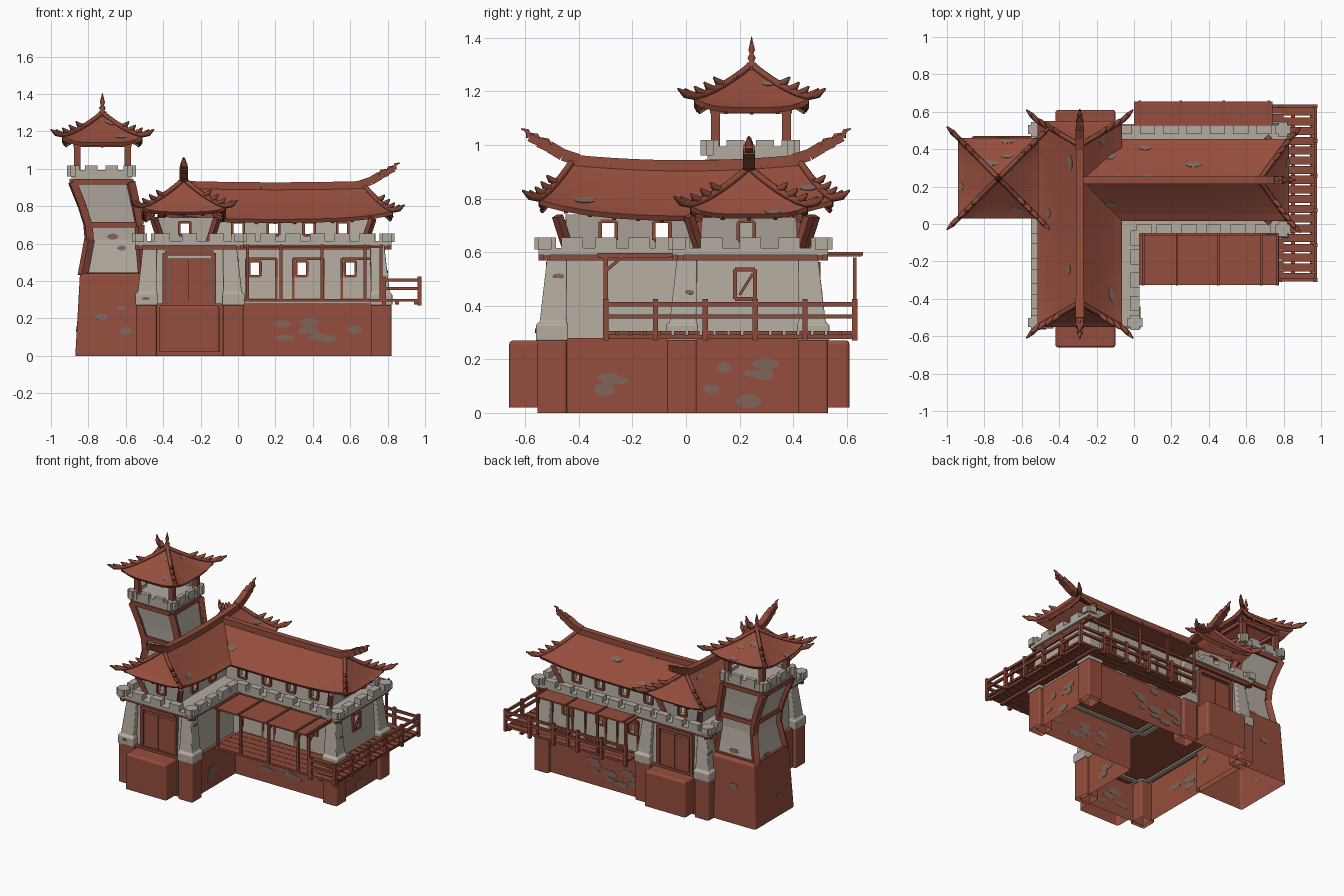
import bpy, bmesh, math, random
from mathutils import Vector, Matrix

cube = bpy.data.objects.get("Cube")
if cube:
    bpy.data.objects.remove(cube)


def material(name, rgb):
    m = bpy.data.materials.new(name)
    m.use_nodes = True
    m.diffuse_color = (*rgb, 1)
    m.node_tree.nodes["Principled BSDF"].inputs["Base Color"].default_value = (*rgb, 1)
    return m


RED = material("red clay", (0.30, 0.076, 0.047))
WOOD = material("dark red wood", (0.265, 0.067, 0.042))
STONE = material("pale plaster", (0.45, 0.405, 0.35))
WORN = material("worn grey", (0.215, 0.13, 0.105))


def emit(name, bm, mat, bevel=0):
    bmesh.ops.recalc_face_normals(bm, faces=bm.faces)
    me = bpy.data.meshes.new(name)
    bm.to_mesh(me)
    bm.free()
    ob = bpy.data.objects.new(name, me)
    bpy.context.collection.objects.link(ob)
    me.materials.append(mat)
    if bevel:
        mod = ob.modifiers.new("rounding", 'BEVEL')
        mod.width, mod.segments = bevel, 3
    return ob


def box(bm, x0, x1, y0, y1, z0, z1):
    m = Matrix.Translation(((x0 + x1) / 2, (y0 + y1) / 2, (z0 + z1) / 2))
    bmesh.ops.create_cube(bm, size=1, matrix=m @ Matrix.Diagonal((x1 - x0, y1 - y0, z1 - z0, 1)))


def boxes(name, items, mat):
    bm = bmesh.new()
    for it in items:
        box(bm, *it)
    return emit(name, bm, mat)


def beams(name, items, mat):
    """Square bars given as (start, end, thickness)."""
    bm = bmesh.new()
    for p, q, w in items:
        p, q = Vector(p), Vector(q)
        d = q - p
        m = Matrix.Translation((p + q) / 2) @ d.to_track_quat('Z', 'Y').to_matrix().to_4x4()
        bmesh.ops.create_cube(bm, size=1, matrix=m @ Matrix.Diagonal((w, w, d.length, 1)))
    return emit(name, bm, mat)


def rect(x0, x1, y0, y1, z):
    return [(x0, y0, z), (x1, y0, z), (x1, y1, z), (x0, y1, z)]


def loft(bm, rings, loop=False, bottom=True):
    vs = [[bm.verts.new(p) for p in r] for r in rings]
    n = len(rings[0])
    for a, b in zip(vs, vs[1:] + vs[:1] if loop else vs[1:]):
        for i in range(n):
            bm.faces.new((a[i], a[(i + 1) % n], b[(i + 1) % n], b[i]))
    if not loop:
        bm.faces.new(vs[-1])
        if bottom:
            bm.faces.new(vs[0])


def shells(name, stacks, mat, bevel=0):
    """Solid-looking blocks that are open underneath."""
    bm = bmesh.new()
    for rings in stacks:
        loft(bm, rings, bottom=False)
    return emit(name, bm, mat, bevel)


def tubes(name, paths, mat):
    """Round tapering rods given as lists of (point, radius)."""
    cu = bpy.data.curves.new(name, 'CURVE')
    cu.dimensions, cu.bevel_depth, cu.bevel_resolution, cu.use_fill_caps = '3D', 1, 1, True
    for path in paths:
        sp = cu.splines.new('POLY')
        sp.points.add(len(path) - 1)
        for pt, (co, r) in zip(sp.points, path):
            pt.co, pt.radius = (*co, 1), r
    ob = bpy.data.objects.new(name, cu)
    bpy.context.collection.objects.link(ob)
    cu.materials.append(mat)


def patches(name, ob, count, size, seed):
    """Thin worn spots scattered on an object's outer faces."""
    rnd = random.Random(seed)
    faces = [f for f in ob.data.polygons if abs(f.normal.z) < .95]
    bm = bmesh.new()
    for f in rnd.choices(faces, [f.area for f in faces], k=count):
        c = Vector(f.center)
        for i in f.vertices:
            c += (ob.data.vertices[i].co - f.center) * rnd.uniform(0, 0.5)
        rot = f.normal.to_track_quat('Z', 'Y').to_matrix().to_4x4()
        sc = Matrix.Diagonal((size * rnd.uniform(.6, 1.3), size * rnd.uniform(.3, .6), 1, 1))
        bmesh.ops.create_cone(bm, cap_ends=True, segments=9, radius1=1, radius2=1, depth=.004,
                              matrix=Matrix.Translation(c + f.normal * .001) @ rot @ sc)
    emit(name, bm, WORN)


def walls(name, low, high, z0, z1, holes):
    """Hollow storey with window openings cut through it."""
    t = .03
    inner = lambda r: (r[0] + t, r[1] - t, r[2] + t, r[3] - t)
    bm = bmesh.new()
    loft(bm, [rect(*low, z0), rect(*high, z1), rect(*inner(high), z1), rect(*inner(low), z0)], True)
    ob = emit(name, bm, STONE)
    cutter = boxes("window_cutter", holes, STONE)
    cutter.hide_render = True
    mod = ob.modifiers.new("windows", 'BOOLEAN')
    mod.object, mod.solver, mod.use_self = cutter, 'EXACT', True
    ev = ob.evaluated_get(bpy.context.evaluated_depsgraph_get())
    me = bpy.data.meshes.new_from_object(ev)
    ob.modifiers.clear()
    ob.data = me
    bpy.data.objects.remove(cutter)


def frame(u, plane, z, w, h, along_x, t=.014):
    P = lambda a, b: (u + a * w / 2, plane, z + b * h / 2) if along_x else (plane, u + a * w / 2, z + b * h / 2)
    cs = [P(-1, -1), P(1, -1), P(1, 1), P(-1, 1)]
    return [(cs[i], cs[(i + 1) % 4], t) for i in range(4)]


# Foundations, porch blocks and corner piers
plan = [(-.52, -.53), (0, -.53), (0, -.03), (.79, -.03), (.79, .5), (-.52, .5)]
base = shells("base", [[[(x, y, z) for x, y in plan] for z in (0, .28)]], RED)
shells("porch_blocks", [[rect(-.42, -.1, a, b, z) for z in (.02, .27)] for a, b in ((-.66, -.53), (.5, .61))], RED, .014)
corners = [(-.49, -.5), (-.025, -.5), (-.49, .475), (-.025, .475), (.765, -.015), (.765, .475)]
shells("pier_bases", [[rect(x - .055, x + .055, y - .055, y + .055, z) for z in (0, .275)] for x, y in corners], RED, .01)
bm = bmesh.new()
for x, y in corners:
    mx, my = (-.26 if x < .5 else .5), (0 if x < .5 else .23)
    ix, iy = math.copysign(.02, mx - x), math.copysign(.02, my - y)
    rings = []
    for z, r, k in ((.27, .06, 0), (.33, .06, 0), (.34, .05, .2), (.6, .036, 1)):
        a, b = x + ix * k, y + iy * k
        rings.append(rect(a - r, a + r, b - r, b + r, z))
    loft(bm, rings)
piers = emit("corner_piers", bm, STONE, .006)
patches("pier_wear", piers, 10, .018, 6)
patches("base_wear", base, 46, .045, 3)

# Lower and upper storeys with see-through windows
lowX, upX = (.09, .34, .6), (0, .19, .38, .56)
walls("lower_front_wing", (-.5, -.02, -.51, .49), (-.48, -.04, -.49, .47), .27, .6, [(-.3, -.28, 2, 3, .4, .5)])
walls("lower_long_wing", (-.1, .78, -.02, .48), (-.1, .76, .0, .46), .27, .6,
      [(x - .025, x + .025, -.2, .7, .43, .5) for x in lowX] + [(.65, .9, .19, .25, .43, .53)])
walls("upper_front_wing", (-.41, -.15, -.44, .44), (-.43, -.13, -.45, .45), .6, .74,
      [(-.31, -.26, -.7, .7, .65, .71)] + [(-.7, .04, y - .025, y + .025, .65, .71) for y in (-.29, -.09)])
walls("upper_long_wing", (-.13, .68, .05, .42), (-.13, .7, .06, .41), .6, .73,
      [(x - .025, x + .025, -.2, .7, .65, .71) for x in upX] + [(.6, .9, .2, .25, .65, .71)])

trim = []
for x in upX:
    trim += frame(x, .05, .68, .06, .07, True) + frame(x, .42, .68, .06, .07, True)
for x in lowX:
    trim += frame(x, -.01, .465, .06, .08, True) + frame(x, .472, .465, .06, .08, True)
    trim += frame(x + .035, -.012, .41, .16, .22, True) + frame(x + .035, .474, .41, .16, .22, True)
for y in (-.29, -.09):
    trim += frame(y, -.135, .68, .06, .07, False) + frame(y, -.425, .68, .06, .07, False)
for y in (-.45, .45):
    trim += frame(-.285, y, .68, .06, .07, True)
trim += frame(.225, .695, .68, .06, .07, False) + frame(.22, .772, .48, .075, .11, False)
trim += [((.777, .2, .44), (.777, .25, .52), .01)]
beams("window_frames", trim, WOOD)

# Double doors at both ends of the front wing
doors, ring = [], []
for s, y in ((-1, -.505), (1, .485)):
    for x in (-.317, -.203):
        doors.append((x - .055, x + .055, y - .012, y + .012, .28, .52))
    ring += frame(-.26, y + s * .005, .41, .26, .28, True, .025)
boxes("doors", doors, RED)
beams("door_frames", ring, WOOD)

# Flared posts of the upper storey
posts = []
for x, y, dx, dy in ((-.41, -.44, -1, -1), (-.15, -.44, 1, -1), (-.41, .44, -1, 1), (-.15, .44, 1, 1),
                     (.68, .05, 1, -1), (.68, .42, 1, 1)):
    posts.append(((x, y, .61), (x + dx * .04, y + dy * .04, .735), .03))
beams("upper_posts", posts, WOOD)

# Battlement walkway with merlons
outline = [(-.55, -.55), (.03, -.55), (.03, -.05), (.82, -.05), (.82, .53), (-.55, .53)]
bm = bmesh.new()
loft(bm, [[(x, y, z) for x, y in outline] for z in (.59, .615)])
emit("walkway", bm, STONE)


def merlons(name, path, z0, z1, inset, step):
    bars, bm = [], bmesh.new()
    for i, p in enumerate(path):
        p, q = Vector((*p, 0)), Vector((*path[(i + 1) % len(path)], 0))
        d = (q - p).normalized()
        nrm = Vector((-d.y, d.x, 0)) * inset
        n = max(2, round((q - p).length / step))
        for k in range(n + 1):
            c = p + (q - p) * k / n + nrm
            c += d * (inset if k == 0 else -inset if k == n else 0)
            h = step * .31 * Vector((abs(d.x), abs(d.y), 0)) + Vector((abs(d.y), abs(d.x), 0)) * inset
            box(bm, c.x - h.x, c.x + h.x, c.y - h.y, c.y + h.y, z0, z1)
        bars.append((p + nrm * 1.2, q + nrm * 1.2))
    emit(name, bm, STONE)
    return bars


rails = merlons("merlons", outline, .61, .655, .024, .13)
beams("walkway_beams", [(p + Vector((0, 0, .58)), q + Vector((0, 0, .58)), .022) for p, q in rails], WOOD)


# Sweeping hipped roofs with hooked hips and rising ridge ends
def roof(name, c, L, W, R, ze, zt, sag, lift, along_y, ends, seed):
    c = Vector((*c, 0))

    def place(a, b, z):
        return c + (Vector((b, a, z)) if along_y else Vector((a, b, z)))

    def point(side, sgn, s, t):
        a, b = L + (R - L) * t, W * (1 - t)
        a, b = (s * a, sgn * b) if side else (sgn * a, s * b)
        return place(a, b, ze + (zt - ze) * t ** 1.15 + sag * (a / L) ** 2 + lift * s ** 4 * (1 - t) ** 2)

    bm = bmesh.new()
    n, m = 12, 6
    for side in (0, 1):
        for sgn in (-1, 1):
            g = [[bm.verts.new(point(side, sgn, -1 + 2 * i / n, j / m)) for i in range(n + 1)] for j in range(m + 1)]
            for j in range(m):
                for i in range(n):
                    bm.faces.new((g[j][i], g[j][i + 1], g[j + 1][i + 1], g[j + 1][i]))
    bmesh.ops.remove_doubles(bm, verts=bm.verts, dist=1e-4)
    bmesh.ops.dissolve_degenerate(bm, edges=bm.edges, dist=1e-4)
    ob = emit(name, bm, RED)
    if sum(f.normal.z for f in ob.data.polygons) < 0:
        ob.data.flip_normals()
    mod = ob.modifiers.new("thickness", 'SOLIDIFY')
    mod.thickness, mod.offset = .022, -1
    patches(name + "_wear", ob, 8, .035, seed)
    up, hips, rafters = Vector((0, 0, 1)), [], []
    for sa in ends:
        for sb in (-1, 1):
            out = place(sa, sb, 0) - c
            line = [point(1, sb, sa, 1 - j / 6) for j in range(7)]
            tip = line[-1]
            line += [tip + out * .03 + up * .008, tip + out * .06 + up * .03]
            hips.append([(p + up * .005, .013 if k < 7 else .015 - .011 * (k - 7)) for k, p in enumerate(line)])
            for k in (3, 4, 5, 6):
                p = line[k] + up * .01
                hips.append([(p, .013), (p + out * .02 + up * .008, .013), (p + out * .034 + up * .024, .004)])
    for side, half in ((1, L), (0, W)):
        k = round(half / .1)
        for sgn in (-1, 1):
            for i in range(1, 2 * k):
                p, q = (point(side, sgn, -1 + i / k, t) - up * .028 for t in (.08, .3))
                rafters.append((p, q, .014))
    tubes(name + "_hips", hips, WOOD)
    beams(name + "_rafters", rafters, WOOD)
    if R:
        line = [place(a, 0, zt + sag * (a / L) ** 2 + .003) for a in (R * i / 6 for i in range(-6, 7))]
        beams(name + "_ridge", [(p, q, .04) for p, q in zip(line, line[1:])], RED)
        horns, spikes = [], []
        for s in ends:
            p, d = line[0 if s < 0 else -1], place(s, 0, 0) - c
            path = [p + d * a + up * b for a, b in ((-.02, 0), (.04, .02), (.09, .05), (.13, .068), (.165, .085))]
            horns += [(u, v, w) for u, v, w in zip(path, path[1:], (.044, .044, .04, .03))]
            for q in path[2:]:
                spikes.append([(q, .014), (q + up * .025 + d * .008, .009), (q + up * .032 + d * .03, .003)])
        beams(name + "_ridge_horns", horns, WOOD)
        tubes(name + "_ridge_spikes", spikes, WOOD)


roof("front_wing_roof", (-.29, 0), .55, .225, .42, .735, .92, .035, .025, True, (-1, 1), 1)
roof("long_wing_roof", (.2, .235), .63, .22, .47, .73, .905, .012, .03, False, (1,), 2)
roof("tower_roof", (-.725, .245), .215, .215, 0, 1.14, 1.295, 0, .035, False, (-1, 1), 5)
tubes("spire", [[((-.725, .245, z), r) for z, r in
                 ((1.28, .022), (1.305, .022), (1.31, .01), (1.325, .018), (1.34, .008), (1.355, .014), (1.405, .001))]], WOOD)

# Leaning watchtower
foot = shells("tower_base", [[rect(-.87, -.48, .03, .47, 0), rect(-.845, -.48, .05, .45, .44)]], RED, .015)
patches("tower_base_wear", foot, 6, .04, 8)
levels = [(.43, -.67, .16), (.52, -.665, .148), (.62, -.66, .135), (.7, -.665, .137), (.8, -.69, .143), (.93, -.73, .155)]
rings = [rect(x - r, x + r, .24 - r, .24 + r, z) for z, x, r in levels]
bm = bmesh.new()
loft(bm, rings)
shaft = emit("tower_shaft", bm, STONE)
bars = [(a[i], b[i], .04) for a, b in zip(rings, rings[1:]) for i in range(4)]
for k in (0, 3, 5):
    bars += [(rings[k][i], rings[k][(i + 1) % 4], .03) for i in range(4)]
beams("tower_frame", bars, WOOD)
patches("tower_wear", shaft, 5, .03, 4)
boxes("tower_platform", [(-.89, -.57, .08, .4, .94, .995)], STONE)
merlons("tower_merlons", [(-.895, .075), (-.565, .075), (-.565, .405), (-.895, .405)], .96, 1.018, .014, .11)
tp = [(x, y) for x in (-.86, -.59) for y in (.11, .375)]
beams("tower_posts", [((x, y, .97), (x, y, 1.17), .034) for x, y in tp]
      + [((-.88, y, 1.13), (-.57, y, 1.13), .024) for y in (.11, .375)]
      + [((x, .09, 1.13), (x, .395, 1.13), .024) for x in (-.86, -.59)], WOOD)

# Veranda deck of planks around three sides
planks = [(.03, .8, -.305 + i * .057, -.251 + i * .057, .29, .305) for i in range(5)]
planks += [(.03, .8, .5 + i * .045, .543 + i * .045, .29, .305) for i in range(3)]
planks += [(.79, .975, -.305 + i * .052, -.262 + i * .052, .29, .305) for i in range(18)]
planks += [(x, x + .02, -.3, .63, .275, .29) for x in (.84, .94)]
boxes("deck", planks, WOOD)

# Railing
rail, path = [], [(.78, -.3), (.97, -.3), (.97, .63), (.03, .63)]
for (x0, y0), (x1, y1) in zip(path, path[1:]):
    for z in (.36, .405):
        rail.append(((x0, y0, z), (x1, y1, z), .016))
    n = max(1, round(math.hypot(x1 - x0, y1 - y0) / .19))
    for i in range(n + 1):
        x, y = x0 + (x1 - x0) * i / n, y0 + (y1 - y0) * i / n
        rail.append(((x, y, .27), (x, y, .425), .02))
beams("railing", rail, WOOD)

# Awnings with battens, posts and braces
boxes("awnings", [(.02, .775, -.325, -.06, .578, .588), (0, .74, .5, .655, .583, .593)], RED)
poles = []
for x in (.05, .23, .45, .68, .765):
    poles += [((x, -.3, .29), (x, -.3, .58), .016), ((x, -.33, .59), (x, -.05, .59), .013)]
    poles.append(((x, -.3, .53), (x, -.24, .58), .012))
for x in (.03, .25, .48, .72):
    poles += [((x, .63, .29), (x, .63, .58), .014), ((x, .5, .594), (x, .66, .594), .013)]
beams("awning_frame", poles, WOOD)
